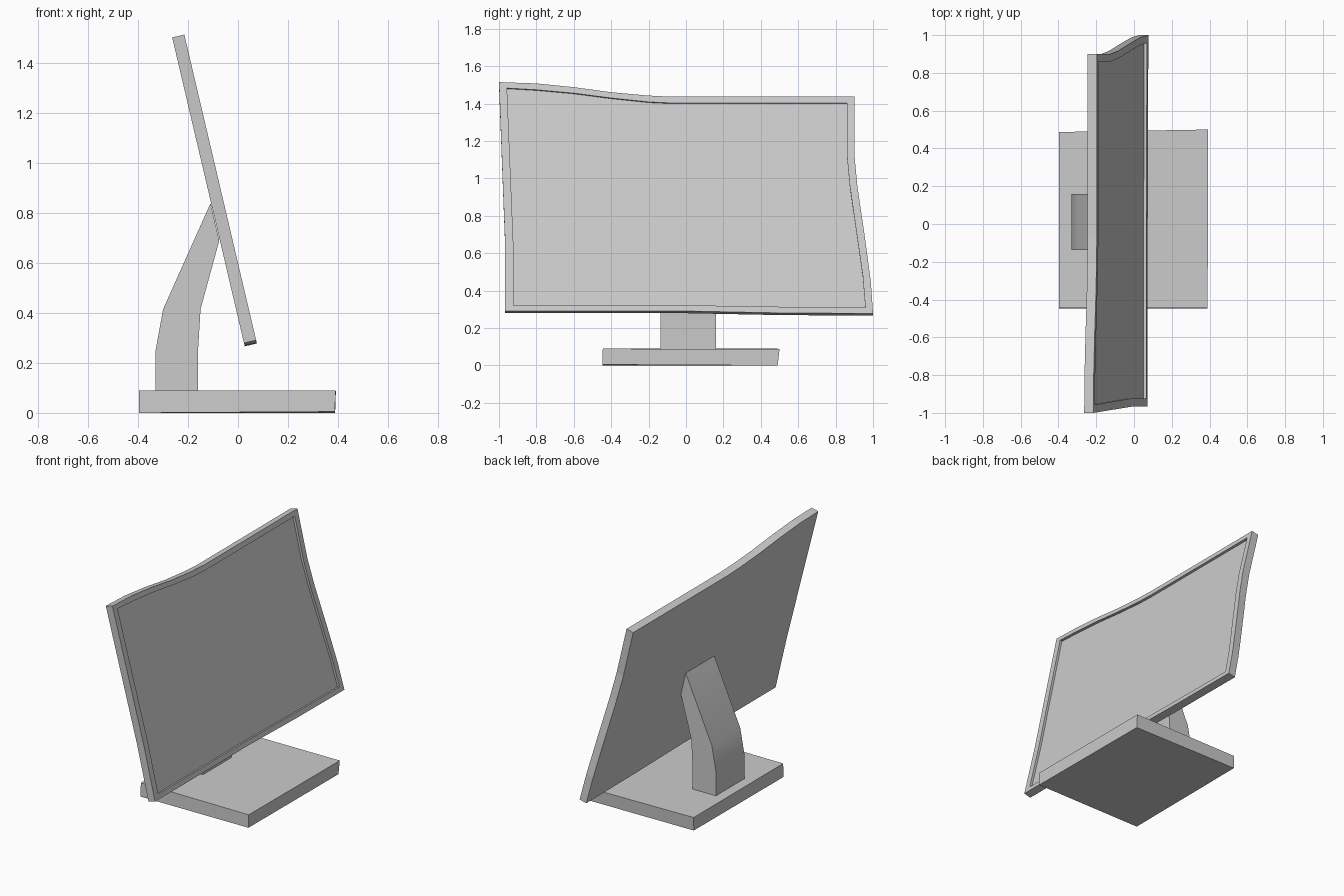
import bpy, bmesh
from mathutils import Vector

if "Cube" in bpy.data.objects:
    bpy.data.objects.remove(bpy.data.objects["Cube"])


def new_object(name, bm, smooth=False):
    bmesh.ops.recalc_face_normals(bm, faces=bm.faces[:])
    mesh = bpy.data.meshes.new(name)
    bm.to_mesh(mesh)
    bm.free()
    ob = bpy.data.objects.new(name, mesh)
    bpy.context.collection.objects.link(ob)
    if smooth:
        bpy.context.view_layer.objects.active = ob
        ob.select_set(True)
        bpy.ops.object.shade_smooth_by_angle(angle=0.5)
        ob.select_set(False)
    return ob


def loft(name, loops, smooth=False):
    """Bridge successive closed loops and cap both ends."""
    bm = bmesh.new()
    rings = [[bm.verts.new(p) for p in loop] for loop in loops]
    n = len(rings[0])
    for a, b in zip(rings, rings[1:]):
        for i in range(n):
            j = (i + 1) % n
            bm.faces.new((a[i], a[j], b[j], b[i]))
    bm.faces.new(rings[0])
    bm.faces.new(rings[-1])
    return new_object(name, bm, smooth)


# base: slightly uneven slab
loft("base", [
    [(-0.397, -0.447, 0), (0.389, -0.447, 0.005), (0.389, 0.49, 0), (-0.397, 0.486, 0.004)],
    [(-0.397, -0.445, 0.09), (0.39, -0.445, 0.09), (0.392, 0.5, 0.087), (-0.397, 0.487, 0.09)],
])

# stand: bent neck profile (x, z) extruded sideways
neck = [(-0.33, 0.086), (-0.33, 0.25), (-0.3, 0.415), (-0.11, 0.84),
        (-0.075, 0.69), (-0.15, 0.415), (-0.16, 0.25), (-0.16, 0.086)]
loft("stand", [[(x, y, z) for x, z in neck] for y in (-0.137, 0.16)], True)

# screen: warped outline (y, z) on a leaning plane, with a recessed panel
outer = [(-1, 1.515), (-0.8, 1.508), (-0.6, 1.488), (-0.4, 1.461), (-0.2, 1.443), (-0.07, 1.437),
         (0.9, 1.437), (0.9, 1.13), (0.916, 0.96), (0.958, 0.675), (0.988, 0.45), (1, 0.278),
         (0.5, 0.281), (0, 0.291), (-0.967, 0.291), (-0.967, 0.65)]
inner = [(-0.957, 1.483), (-0.8, 1.474), (-0.6, 1.456), (-0.4, 1.43), (-0.2, 1.409), (-0.07, 1.403),
         (0.861, 1.403), (0.861, 1.12), (0.876, 0.96), (0.917, 0.675), (0.945, 0.48), (0.959, 0.31),
         (0.5, 0.314), (0, 0.322), (-0.923, 0.322), (-0.923, 0.65)]
LEAN = 0.235
normal = Vector((1, 0, LEAN)).normalized()


def on_plane(loop, depth):
    return [Vector((-0.215 + (1.515 - z) * LEAN, y, z)) - normal * depth for y, z in loop]


loft("screen", [on_plane(outer, 0.05), on_plane(outer, 0),
                on_plane(inner, 0), on_plane(inner, 0.015)])
